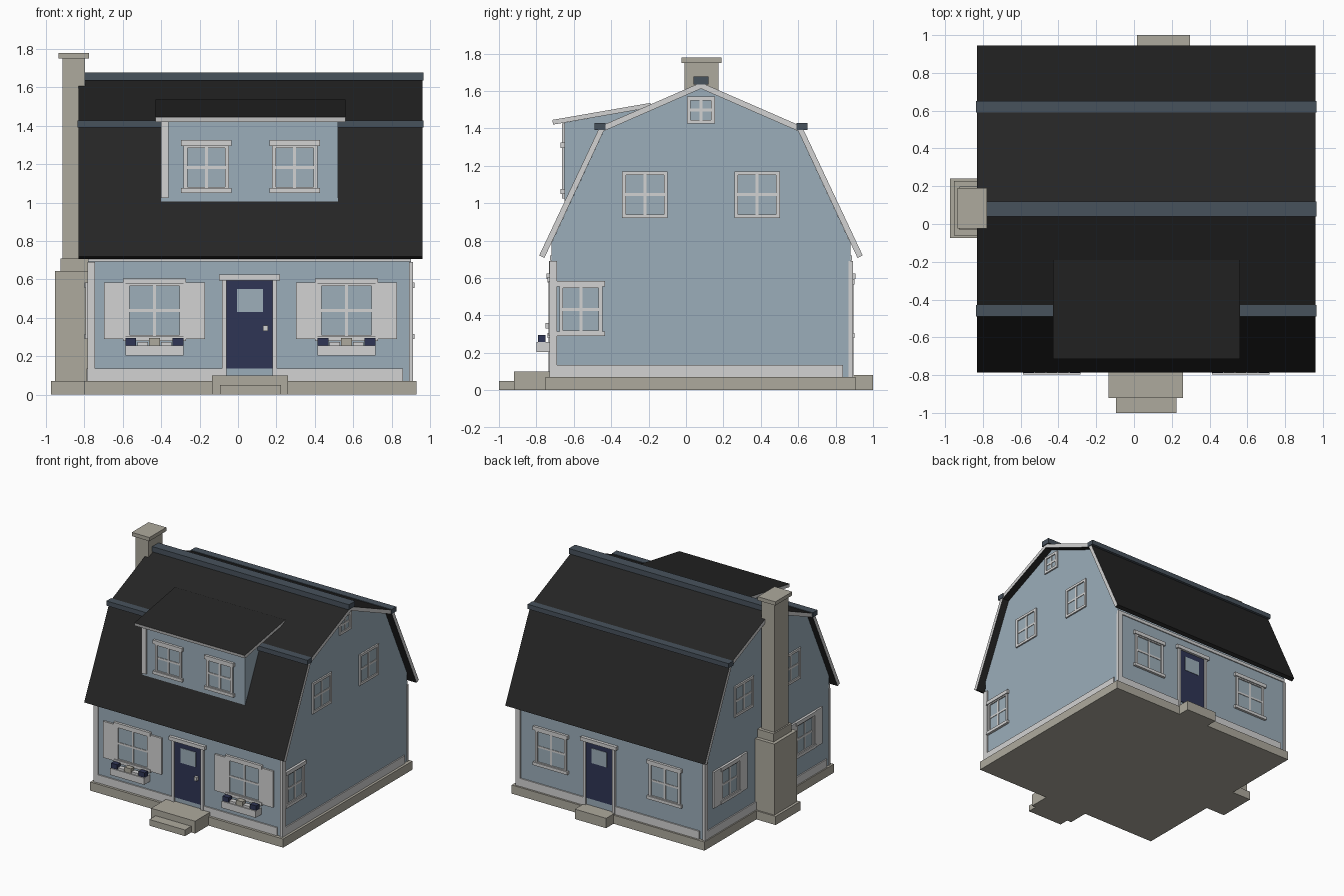
import bpy
import bmesh
from mathutils import Matrix, Vector

cube = bpy.data.objects.get("Cube")
if cube:
    bpy.data.objects.remove(cube, do_unlink=True)

# Flat colours (linear)
COLOURS = {
    "siding_blue": (0.33, 0.42, 0.49),
    "glass_blue": (0.34, 0.43, 0.49),
    "trim_white": (0.65, 0.65, 0.65),
    "stone": (0.42, 0.40, 0.34),
    "roof_black": (0.018, 0.018, 0.018),
    "cap_slate": (0.064, 0.085, 0.108),
    "door_navy": (0.028, 0.035, 0.09),
}
MATS = {}
for label, rgb in COLOURS.items():
    m = bpy.data.materials.new(label)
    m.use_nodes = True
    m.diffuse_color = (*rgb, 1)
    bsdf = m.node_tree.nodes["Principled BSDF"]
    bsdf.inputs["Base Color"].default_value = (*rgb, 1)
    bsdf.inputs["Roughness"].default_value = 0.8
    MATS[label] = m
SIDING, GLASS, WHITE, STONE, ROOF, SLATE, NAVY = COLOURS


def finish(name, bm, mats):
    bmesh.ops.recalc_face_normals(bm, faces=bm.faces)
    mesh = bpy.data.meshes.new(name)
    bm.to_mesh(mesh)
    bm.free()
    for label in mats:
        mesh.materials.append(MATS[label])
    obj = bpy.data.objects.new(name, mesh)
    bpy.context.collection.objects.link(obj)
    return obj


def boxes(name, parts):
    """One object from boxes given as (x0, x1, y0, y1, z0, z1, colour)."""
    bm = bmesh.new()
    mats = []
    for x0, x1, y0, y1, z0, z1, label in parts:
        if label not in mats:
            mats.append(label)
        centre = Vector((x0 + x1, y0 + y1, z0 + z1)) / 2
        size = Matrix.Diagonal((x1 - x0, y1 - y0, z1 - z0, 1))
        new = bmesh.ops.create_cube(bm, size=1, matrix=Matrix.Translation(centre) @ size)
        for f in {f for v in new["verts"] for f in v.link_faces}:
            f.material_index = mats.index(label)
    return finish(name, bm, mats)


def prism(name, profile, x0, x1, mats, rule=None):
    """Extrude a (y, z) profile along x; rule picks a colour from the normal."""
    bm = bmesh.new()
    face = bm.faces.new([bm.verts.new((x0, y, z)) for y, z in profile])
    new = bmesh.ops.extrude_face_region(bm, geom=[face])["geom"]
    bmesh.ops.translate(bm, vec=(x1 - x0, 0, 0),
                        verts=[v for v in new if isinstance(v, bmesh.types.BMVert)])
    bmesh.ops.recalc_face_normals(bm, faces=bm.faces)
    if rule:
        for f in bm.faces:
            f.material_index = rule(f.normal)
    return finish(name, bm, mats)


# Walls: axis the wall faces, its plane, outward sign
WALLS = {
    "front": ("y", -0.72, -1), "back": ("y", 0.88, 1),
    "right": ("x", 0.9, 1), "left": ("x", -0.78, -1),
    "dormer": ("y", -0.65, -1),
}


def on(wall, u0, u1, z0, z1, depth, label, start=-0.01):
    """A box lying on a wall, u along it and depth outwards."""
    axis, plane, sign = WALLS[wall]
    a, b = sorted((plane + sign * start, plane + sign * depth))
    if axis == "y":
        return (u0, u1, a, b, z0, z1, label)
    return (a, b, u0, u1, z0, z1, label)


def window(name, wall, u, z0, z1, half, hood=0.0, bar=0.02):
    l, r, mid = u - half, u + half, (z0 + z1) / 2
    m = bar * 0.4
    parts = [
        on(wall, l, r, z0, z1, 0.003, GLASS),
        on(wall, l, l + bar, z0, z1, 0.012, WHITE),
        on(wall, r - bar, r, z0, z1, 0.012, WHITE),
        on(wall, l + bar, r - bar, z0, z0 + bar, 0.012, WHITE),
        on(wall, l + bar, r - bar, z1 - bar, z1, 0.012, WHITE),
        on(wall, u - m, u + m, z0 + bar, z1 - bar, 0.008, WHITE),
        on(wall, l + bar, r - bar, mid - m, mid + m, 0.007, WHITE),
    ]
    if hood:
        parts += [on(wall, l - hood, r + hood, z1 - 0.01, z1 + 0.02, 0.02, WHITE),
                  on(wall, l - hood, r + hood, z0 - 0.01, z0 + 0.015, 0.02, WHITE)]
    boxes(name, parts)


def shutters(name, wall, u, inner, outer):
    boxes(name, [on(wall, u + a, u + b, 0.29, 0.585, 0.015, WHITE)
                 for a, b in ((-outer, -inner), (inner, outer))])


def door(name, wall, u, knob):
    parts = [
        on(wall, u - 0.12, u + 0.12, 0.135, 0.595, 0.006, NAVY),
        on(wall, u - 0.065, u + 0.07, 0.43, 0.55, 0.009, GLASS),
        on(wall, u - 0.16, u + 0.16, 0.595, 0.625, 0.025, WHITE),
    ]
    for s in (-1, 1):
        a, b = sorted((u + s * 0.12, u + s * 0.143))
        parts.append(on(wall, a, b, 0.07, 0.6, 0.016, WHITE))
    if knob:
        parts.append(on(wall, u + 0.07, u + 0.095, 0.33, 0.36, 0.03, WHITE))
    boxes(name, parts)


# Foundation and steps
boxes("foundation", [(-0.8, 0.93, -0.75, 0.905, 0, 0.07, STONE)])
boxes("front_steps", [(-0.135, 0.26, -0.92, -0.7, 0, 0.1, STONE),
                      (-0.095, 0.225, -1, -0.9, 0, 0.05, STONE)])
boxes("back_step", [(0.016, 0.297, 0.88, 1, 0, 0.08, STONE)])

# House body and gambrel roof, mirrored about the ridge
RIDGE = 0.08


def mirrored(half):
    return half + [(2 * RIDGE - y, z) for y, z in reversed(half) if y != RIDGE]


outer = mirrored([(-0.785, 0.72), (-0.46, 1.41), (RIDGE, 1.645)])
inner = mirrored([(-0.757, 0.707), (-0.44, 1.385), (RIDGE, 1.612)])
prism("house_walls", mirrored([(-0.72, 0.06), (-0.72, 0.785), (-0.44, 1.385), (RIDGE, 1.612)]),
      -0.78, 0.9, [SIDING])
prism("main_roof", outer + inner[::-1], -0.83, 0.96, [ROOF, WHITE],
      lambda n: int(abs(n.x) > 0.9))

# Roof caps
boxes("ridge_cap", [(-0.83, 0.967, 0.04, 0.12, 1.635, 1.677, SLATE)])
for side, y in (("front", -0.46), ("back", 0.62)):
    boxes(side + "_roof_cap", [(-0.837, 0.965, y - 0.03, y + 0.03, 1.39, 1.428, SLATE)])

# Shed dormer
prism("dormer_walls", [(-0.65, 0.98), (-0.65, 1.43), (-0.2, 1.51), (-0.2, 1.3), (-0.5, 1)],
      -0.4, 0.52, [SIDING])
prism("dormer_roof", [(-0.715, 1.445), (-0.19, 1.536), (-0.19, 1.511), (-0.71, 1.42)],
      -0.43, 0.56, [ROOF, WHITE], lambda n: int(abs(n.x) > 0.9 or n.y < -0.7))
boxes("dormer_corner_board", [on("dormer", -0.402, -0.362, 1.025, 1.425, 0.012, WHITE)])
for side, u in (("left", 0.295), ("right", -0.165)):
    window("dormer_window_" + side, "dormer", u, 1.06, 1.305, 0.118, 0.013)

# Corner boards and baseboards, each starting at one end of its wall
ENDS = {"front": (-0.785, 0.86), "right": (-0.73, 0.84),
        "back": (0.905, -0.74), "left": (0.89, -0.68)}
for wall, (start, end) in ENDS.items():
    s = 1 if end > start else -1
    a, b = sorted((start, start + s * 0.04))
    boxes(wall + "_corner_board", [on(wall, a, b, 0.07, 0.69, 0.012, WHITE)])
    a, b = sorted((start, end))
    gap = {"front": (-0.075, 0.195), "back": (0.02, 0.28)}.get(wall)
    spans = [(a, gap[0]), (gap[1], b)] if gap else [(a, b)]
    boxes(wall + "_baseboard", [on(wall, p, q, 0.07, 0.135, 0.01, WHITE) for p, q in spans])
for wall in ("front", "back"):
    boxes(wall + "_frieze", [on(wall, -0.78, 0.9, 0.693, 0.72, 0.008, WHITE)])

# Doors
door("front_door", "front", 0.06, True)
door("back_door", "back", 0.155, False)

# Ground floor windows, shutters and flower boxes
for side, u in (("left", 0.565), ("right", -0.435)):
    window("front_window_" + side, "front", u, 0.29, 0.585, 0.15, 0.015)
    shutters("front_shutters_" + side, "front", u, 0.15, 0.262)
    parts = [on("front", u - 0.152, u + 0.152, 0.203, 0.257, 0.078, WHITE)]
    for i, label in enumerate((NAVY, WHITE, STONE, WHITE, NAVY)):
        c = u + (i - 2) * 0.0615
        top = 0.275 if label == WHITE else 0.296
        parts.append(on("front", c - 0.028, c + 0.028, 0.25, top, 0.07, label, 0.03))
    boxes("flower_box_" + side, parts)
for side, u in (("left", 0.59), ("right", -0.43)):
    window("back_window_" + side, "back", u, 0.29, 0.575, 0.14, 0.015)
window("right_lower_window", "right", -0.562, 0.3, 0.565, 0.115, 0.013)
for side, u in (("back", 0.56), ("front", -0.4)):
    window("left_lower_window_" + side, "left", u, 0.3, 0.565, 0.115, 0.013)
    shutters("left_shutters_" + side, "left", u, 0.115, 0.215)

# Upper gable windows
for wall in ("right", "left"):
    for side, u in (("back", 0.38), ("front", -0.22)):
        window(f"{wall}_upper_window_{side}", wall, u, 0.92, 1.17, 0.122)
window("attic_window", "right", RIDGE, 1.425, 1.57, 0.075)

# Chimney, as stacked blocks: outer x, inner x, half depth, bottom, top
blocks = [(-0.973, -0.78, 0.158, 0, 0.07), (-0.952, -0.77, 0.145, 0.07, 0.645),
          (-0.925, -0.77, 0.115, 0.645, 0.71), (-0.914, -0.797, 0.09, 0.71, 1.75),
          (-0.935, -0.777, 0.108, 1.75, 1.78)]
boxes("chimney", [(a, b, 0.083 - h, 0.083 + h, z0, z1, STONE) for a, b, h, z0, z1 in blocks])
